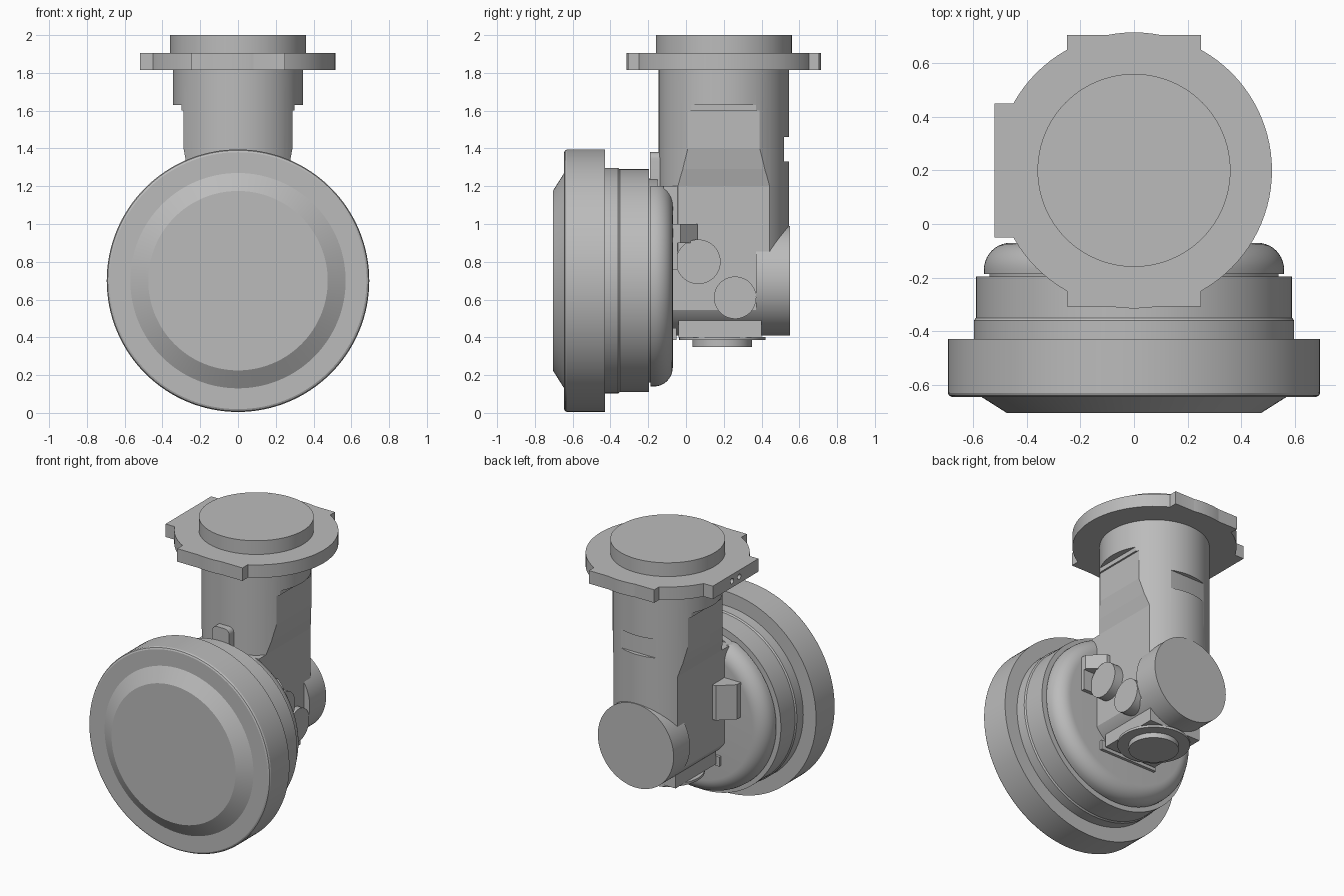
import bpy, bmesh, math
from mathutils import Matrix, Vector

cube = bpy.data.objects.get("Cube")
if cube:
    bpy.data.objects.remove(cube, do_unlink=True)

GREY = (0.5, 0.5, 0.5, 1)
mat = bpy.data.materials.new("plain grey")
mat.use_nodes = True
mat.diffuse_color = GREY
mat.node_tree.nodes["Principled BSDF"].inputs["Base Color"].default_value = GREY

# Rotations that carry the z axis onto the named axis
TURN = {"z": Matrix(), "y": Matrix.Rotation(-math.pi / 2, 4, "X"),
        "x": Matrix.Rotation(math.pi / 2, 4, "Y")}


def finish(name, bm, smooth=True):
    bmesh.ops.remove_doubles(bm, verts=bm.verts, dist=1e-5)
    bmesh.ops.recalc_face_normals(bm, faces=bm.faces)
    mesh = bpy.data.meshes.new(name)
    bm.to_mesh(mesh)
    bm.free()
    mesh.materials.append(mat)
    obj = bpy.data.objects.new(name, mesh)
    bpy.context.collection.objects.link(obj)
    if smooth:
        shade(obj)
    return obj


def select(obj):
    bpy.ops.object.select_all(action="DESELECT")
    obj.select_set(True)
    bpy.context.view_layer.objects.active = obj


def shade(obj):
    select(obj)
    bpy.ops.object.shade_smooth_by_angle(angle=math.radians(25))


def lathe(name, profile, axis, centre, steps=96):
    """Spin (radius, height) points, closed at both ends, about an axis."""
    bm = bmesh.new()
    rings = []
    for r, h in profile:
        rings.append([bm.verts.new((r * math.cos(a), r * math.sin(a), h))
                      for a in (2 * math.pi * i / steps for i in range(steps))])
    for low, high in zip(rings, rings[1:]):
        for i in range(steps):
            j = (i + 1) % steps
            bm.faces.new((low[i], low[j], high[j], high[i]))
    bm.faces.new(rings[0])
    bm.faces.new(rings[-1])
    bm.transform(Matrix.Translation(centre) @ TURN[axis])
    return finish(name, bm)


def rod(name, r, low, high, axis, centre):
    return lathe(name, [(r, low), (r, high)], axis, centre)


def box(name, x, y, z):
    bm = bmesh.new()
    bmesh.ops.create_cube(bm, size=1)
    for v in bm.verts:
        v.co = Vector([lo + (hi - lo) * (c + 0.5) for c, (lo, hi) in zip(v.co, (x, y, z))])
    return finish(name, bm, False)


def prism(name, points, offset):
    """Fill a planar outline and push it along the offset."""
    bm = bmesh.new()
    face = bm.faces.new([bm.verts.new(p) for p in points])
    out = bmesh.ops.extrude_face_region(bm, geom=[face])["geom"]
    bmesh.ops.translate(bm, vec=offset, verts=[g for g in out if isinstance(g, bmesh.types.BMVert)])
    return finish(name, bm, False)


def combine(obj, tools, operation="DIFFERENCE"):
    for tool in tools:
        mod = obj.modifiers.new("cut", "BOOLEAN")
        mod.operation, mod.object, mod.solver = operation, tool, "EXACT"
        select(obj)
        bpy.ops.object.modifier_apply(modifier=mod.name)
        bpy.data.objects.remove(tool, do_unlink=True)
    shade(obj)


DRUM = (0, 0, 0.7)
POST = (0, 0.2, 0)

# Drum with raised front dial
lathe("drum", [(0.475, -0.705), (0.57, -0.645), (0.68, -0.645), (0.69, -0.64), (0.695, -0.63),
               (0.695, -0.43), (0.597, -0.43), (0.597, -0.36), (0.59, -0.35), (0.59, -0.195),
               (0.54, -0.195), (0.54, -0.15)], "y", DRUM, 128)

# Rounded rear cap of the drum, flattened above
fillet = [(0.46 + 0.1 * math.cos(a), -0.17 + 0.1 * math.sin(a))
          for a in (math.pi / 2 * i / 10 for i in range(11))]
cap = lathe("drum_rear_cap", [(0.56, -0.187)] + fillet, "y", DRUM, 128)
combine(cap, [box("cap_cutter", (-1, 1), (-0.5, 0.2), (1.2, 1.6))])


def side_cutters():
    outline = [(0.5, 1.63), (0.30, 1.63), (0.30, 1.60), (0.288, 1.60), (0.288, 1.40),
               (0.268, 1.29), (0.245, 1.2), (0.245, 0.3), (0.5, 0.3)]
    return [prism("side_cutter", [(s * x, -0.3, z) for x, z in outline], (0, 1.2, 0))
            for s in (1, -1)]


# Upright post with flattened sides and a shallow rear notch
post = rod("post", 0.345, 0.7, 1.83, "z", POST)
combine(post, side_cutters() + [box("notch_cutter", (-0.2, 0.2), (0.518, 0.7), (1.33, 1.46))])

# Horizontal lower housing, its link to the drum, and the rear barrel
housing = rod("lower_housing", 0.29, -0.1, 0.5, "y", DRUM)
combine(housing, side_cutters())
box("drum_link", (-0.244, 0.244), (-0.12, 0.15), (0.6, 1.2))
rod("rear_barrel", 0.29, 0.37, 0.55, "y", DRUM)

# Small rounded lug on the front of the post
lug = box("front_lug", (-0.065, 0.065), (-0.19, -0.13), (1.18, 1.38))
bm = bmesh.new()
bm.from_mesh(lug.data)
corners = [e for e in bm.edges if all(v.co.z > 1.3 for v in e.verts)
           and abs(e.verts[0].co.y - e.verts[1].co.y) > 0.01]
bmesh.ops.bevel(bm, geom=corners, offset=0.035, segments=5, affect="EDGES", profile=0.5)
bm.to_mesh(lug.data)
bm.free()
shade(lug)

# Mounting flange with three straight tabs and two pin holes
flange = rod("flange", 0.515, 1.815, 1.905, "z", POST)
combine(flange, [box("tab", (-0.25, 0.25), (-0.308, 0.705), (1.815, 1.905)),
                 box("tab", (-0.52, 0), (-0.05, 0.45), (1.815, 1.905))], "UNION")
combine(flange, [rod("pin_cutter", 0.018, -0.6, -0.48, "x", (0, y, 1.86)) for y in (0.16, 0.24)])
rod("top_disc", 0.36, 1.9, 2.0, "z", POST)

# Bottom plate, front lip and drain cap
box("bottom_block", (-0.2, 0.2), (-0.04, 0.4), (0.4, 0.52))
rod("bottom_ring", 0.228, 0.385, 0.402, "z", (0, 0.192, 0))
rod("bottom_cap", 0.157, 0.35, 0.39, "z", (0, 0.192, 0))
box("bottom_lip", (-0.22, 0.22), (-0.08, -0.05), (0.385, 0.45))

# Round side ports
rod("upper_port", 0.118, 0.1, 0.31, "x", (0, 0.065, 0.80))
rod("lower_port", 0.112, 0.1, 0.285, "x", (0, 0.26, 0.61))

# Wedge-ended side blocks beside the cap
for side, s in (("left", 1), ("right", -1)):
    outline = [(0.2, -0.09), (0.37, -0.09), (0.37, -0.03), (0.27, 0.06), (0.2, 0.06)]
    low = 0.9 if s > 0 else 0.76
    prism(side + "_side_block", [(s * x, y, low) for x, y in outline], (0, 0, 1.0 - low))
box("left_side_foot", (0.2, 0.37), (-0.09, -0.045), (0.76, 0.91))
